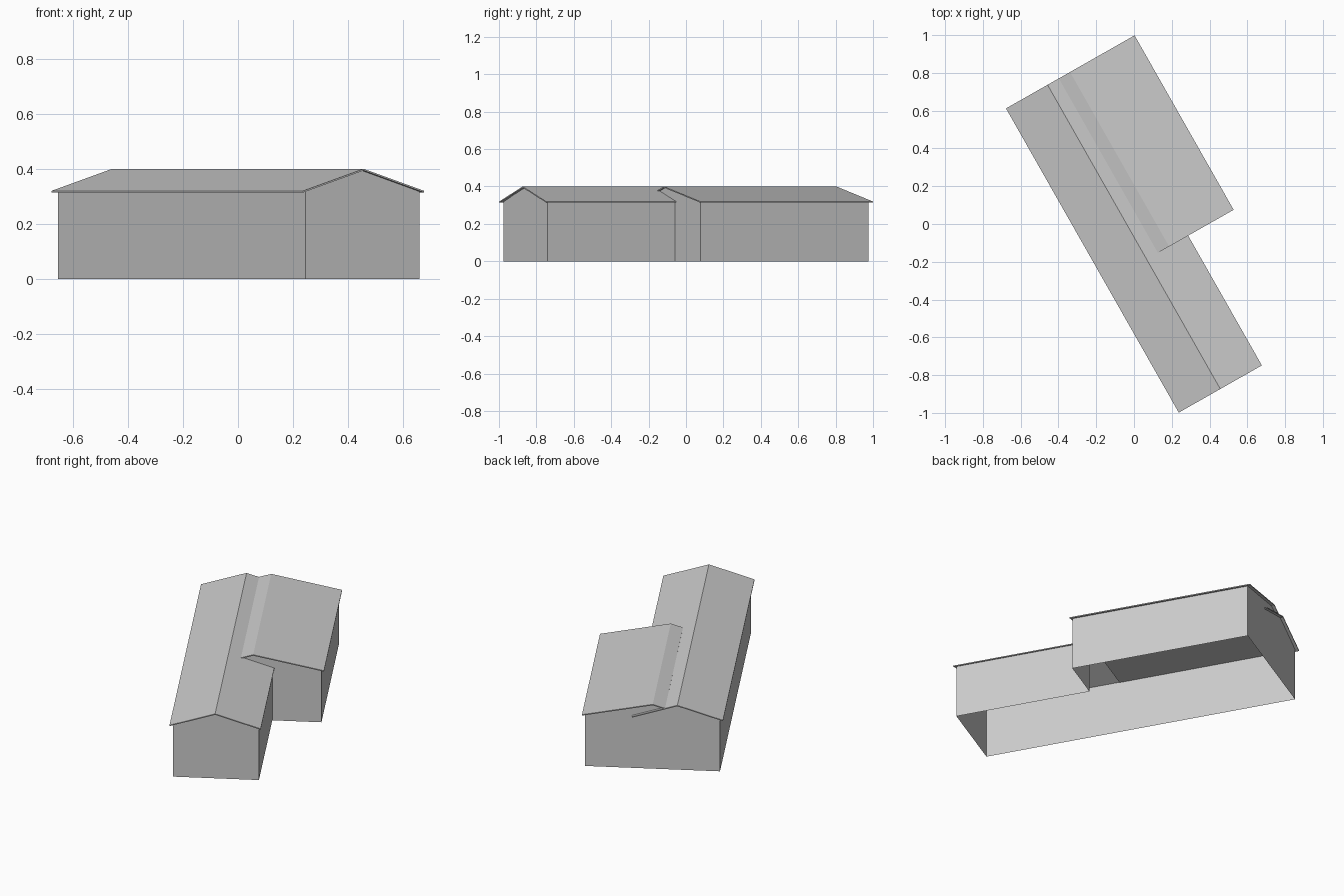
import bpy, math
from mathutils import Matrix

cube = bpy.data.objects.get("Cube")
if cube:
    bpy.data.objects.remove(cube, do_unlink=True)

grey = bpy.data.materials.new("plain grey")
grey.use_nodes = True
grey.diffuse_color = (0.6, 0.6, 0.6, 1)
grey.node_tree.nodes["Principled BSDF"].inputs["Base Color"].default_value = grey.diffuse_color

# The house is laid out from its front corner: u across, v along the ridge
PLACE = Matrix.Translation((0.237, -0.9985, 0)) @ Matrix.Rotation(math.radians(29.6), 4, "Z")


def add(name, verts, faces):
    mesh = bpy.data.meshes.new(name)
    mesh.from_pydata(verts, [], faces)
    mesh.materials.append(grey)
    obj = bpy.data.objects.new(name, mesh)
    obj.matrix_world = PLACE
    bpy.context.collection.objects.link(obj)


def roof(name, line, v0, v1, thick=0.006):
    """Extrude a folded roof line into a thin slab."""
    ring = line + [(u, z - thick) for u, z in reversed(line)]
    n = len(ring)
    verts = [(u, v, z) for v in (v0, v1) for u, z in ring]
    faces = [(i, i + n, (i + 1) % n + n, (i + 1) % n) for i in range(n)]
    for s in range(len(line) - 1):
        cap = (s, s + 1, n - 2 - s, n - 1 - s)
        faces += [cap, tuple(i + n for i in reversed(cap))]
    add(name, verts, faces)


def end_wall(name, outline, v, back=False):
    order = range(len(outline))
    add(name, [(u, v, z) for u, z in outline], [tuple(reversed(order) if back else order)])


def side_wall(name, u, v0, v1, top):
    verts = [(u, v0, 0), (u, v1, 0), (u, v1, top), (u, v0, top)]
    add(name, verts, [(0, 1, 2, 3)])


FRONT, STEP, BACK = 0.015, 0.80, 1.835
LEFT, MID, RIGHT = 0.018, 0.495, 0.768
EAVE = 0.317
RIDGE, VALLEY, WING_RIDGE = (0.253, 0.397), (0.322, 0.375), (0.39, 0.397)

# Roofs
roof("main_roof", [(0, 0.32), (0.253, 0.40), (0.506, 0.32)], 0, 1.852)
roof("wing_roof", [(0.322, 0.379), (0.39, 0.40), (0.783, 0.32)], 0.79, 1.852)

# Gable walls
end_wall("front_gable", [(LEFT, 0), (MID, 0), (MID, EAVE), RIDGE, (LEFT, EAVE)], FRONT)
end_wall("wing_gable", [(MID, 0), (RIGHT, 0), (RIGHT, EAVE), WING_RIDGE, VALLEY, (MID, EAVE)], STEP)
end_wall("back_gable", [(LEFT, 0), (RIGHT, 0), (RIGHT, EAVE), WING_RIDGE, VALLEY, RIDGE,
                        (LEFT, EAVE)], BACK, back=True)

# Long walls
side_wall("outer_wall", LEFT, BACK, FRONT, EAVE)
side_wall("main_inner_wall", MID, FRONT, STEP, EAVE)
side_wall("wing_wall", RIGHT, STEP, BACK, EAVE)

# Flat ceiling over the wide part
add("ceiling", [(u, v, 0.315) for u, v in ((LEFT, STEP), (LEFT, BACK), (RIGHT, BACK), (RIGHT, STEP))],
    [(0, 1, 2, 3)])
